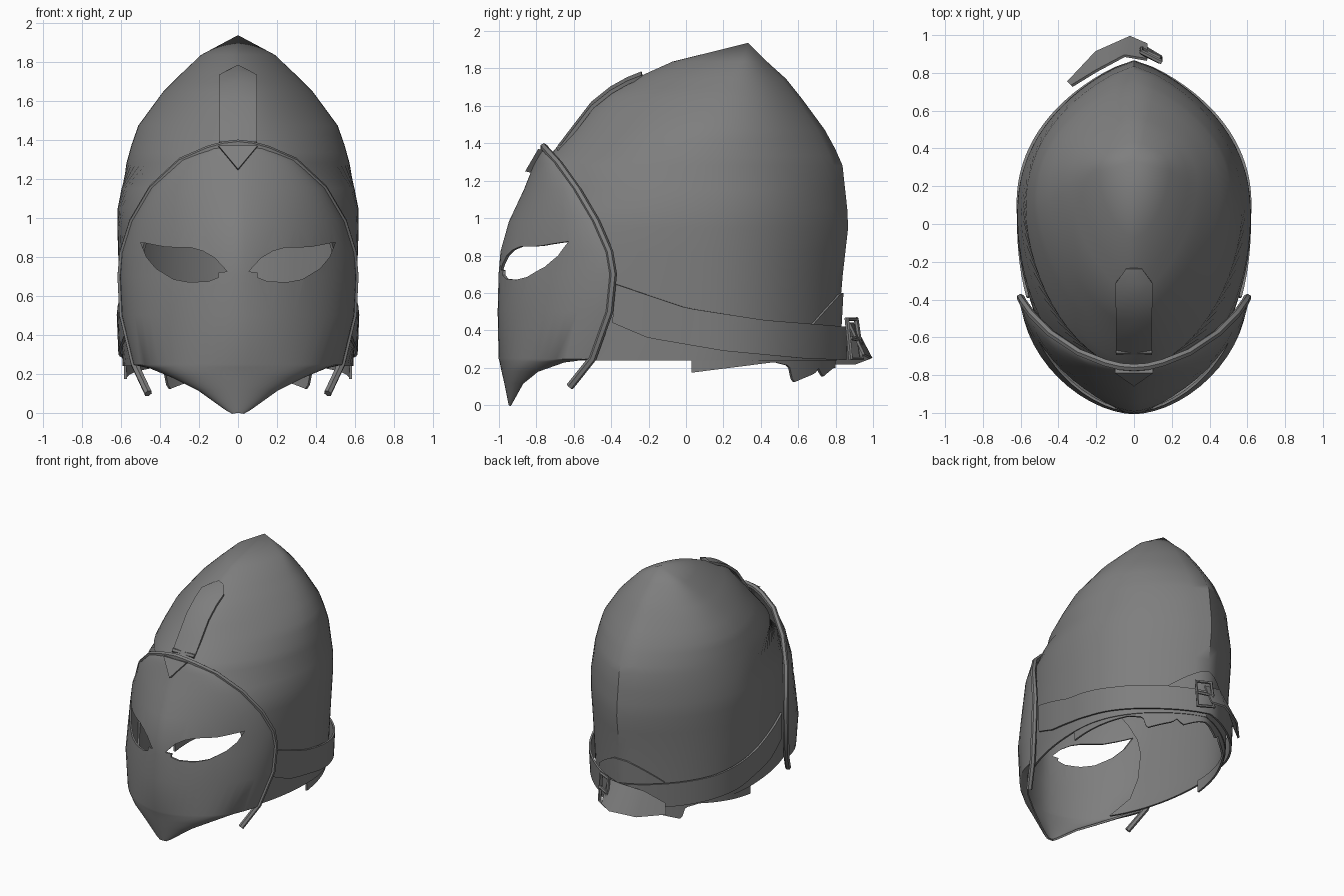
import bpy, bmesh
from math import sin, cos, acos, pi, copysign

cube = bpy.data.objects.get("Cube")
if cube:
    bpy.data.objects.remove(cube, do_unlink=True)

steel = bpy.data.materials.new("dark_grey")
steel.use_nodes = True
GREY = (0.21, 0.21, 0.21, 1)
steel.diffuse_color = GREY
bsdf = next(n for n in steel.node_tree.nodes if n.type == 'BSDF_PRINCIPLED')
bsdf.inputs["Base Color"].default_value = GREY


def look(table, v, k=1):
    """Linear interpolation of column k in a table keyed by column 0."""
    if v <= table[0][0]:
        return table[0][k]
    for a, b in zip(table, table[1:]):
        if v <= b[0]:
            return a[k] + (b[k] - a[k]) * (v - a[0]) / (b[0] - a[0])
    return table[-1][k]


def activate(ob):
    bpy.ops.object.select_all(action='DESELECT')
    ob.select_set(True)
    bpy.context.view_layer.objects.active = ob


def finish(bm, name):
    bmesh.ops.recalc_face_normals(bm, faces=bm.faces)
    me = bpy.data.meshes.new(name)
    bm.to_mesh(me)
    bm.free()
    ob = bpy.data.objects.new(name, me)
    bpy.context.collection.objects.link(ob)
    me.materials.append(steel)
    activate(ob)
    return ob


def sheet(name, rows, thick=0.014):
    """Thin curved plate from a grid of points."""
    bm = bmesh.new()
    grid = [[bm.verts.new(p) for p in r] for r in rows]
    for r, s in zip(grid, grid[1:]):
        for i in range(len(r) - 1):
            bm.faces.new((r[i], r[i + 1], s[i + 1], s[i]))
    bmesh.ops.remove_doubles(bm, verts=bm.verts, dist=0.0005)
    ob = finish(bm, name)
    mod = ob.modifiers.new("thickness", 'SOLIDIFY')
    mod.thickness, mod.offset = thick, 0
    bpy.ops.object.modifier_apply(modifier=mod.name)
    bpy.ops.object.shade_smooth_by_angle(angle=0.7)
    return ob


def prism(bm, pts, depth):
    """Closed polygon extruded along a vector."""
    face = bm.faces.new([bm.verts.new(p) for p in pts])
    ext = bmesh.ops.extrude_face_region(bm, geom=[face], use_keep_orig=True)
    vs = [g for g in ext["geom"] if isinstance(g, bmesh.types.BMVert)]
    bmesh.ops.translate(bm, verts=vs, vec=depth)


def rod(name, pts, radius, closed=False):
    cu = bpy.data.curves.new(name, 'CURVE')
    cu.dimensions = '3D'
    cu.bevel_depth, cu.bevel_resolution, cu.use_fill_caps = radius, 1, True
    sp = cu.splines.new('POLY')
    sp.points.add(len(pts) - 1)
    for p, co in zip(sp.points, pts):
        p.co = (*co, 1)
    sp.use_cyclic_u = closed
    ob = bpy.data.objects.new(name, cu)
    bpy.context.collection.objects.link(ob)
    cu.materials.append(steel)
    activate(ob)
    bpy.ops.object.convert(target='MESH')
    bpy.ops.object.shade_smooth_by_angle(angle=0.7)


# Visor levels: height, front, half width at rim, rim depth
VISOR = [(0, -.94, .025, -.935), (.02, -.945, .06, -.925), (.12, -.965, .2, -.87),
         (.185, -.98, .33, -.79), (.235, -.99, .45, -.65), (.25, -.995, .53, -.5),
         (.5, -1, .59, -.41), (.7, -.995, .6, -.39), (.82, -.985, .59, -.41),
         (.98, -.94, .54, -.48), (1.15, -.86, .44, -.58), (1.29, -.805, .29, -.68),
         (1.35, -.78, .15, -.735), (1.38, -.765, .02, -.76)]

# Skull levels: height, front, centre, back, half width
SKULL = [(.24, -.98, .03, .8, .585), (.6, -.98, .03, .82, .6),
         (.95, -.9, .03, .86, .612), (1.05, -.875, .04, .855, .61),
         (1.28, -.765, .07, .83, .565), (1.37, -.69, .09, .79, .54),
         (1.47, -.6, .12, .735, .505), (1.64, -.45, .19, .61, .38),
         (1.74, -.27, .23, .53, .28), (1.83, -.07, .28, .43, .185),
         (1.93, .33, .33, .33, 0)]

# How keeled the visor and the skull's front are, by height
VISOR_KEEL = [(.5, 1.14), (.85, 1.32), (1.1, 1.25)]
SKULL_KEEL = [(1.0, 1.0), (1.5, 1.22)]


def skull_point(z, t, off=0.0):
    """Section with a rounded front (t = 0) and a keeled back (t = pi)."""
    front, mid, back, w = (look(SKULL, z, k) for k in (1, 2, 3, 4))
    lap = abs(t - pi)
    if lap > pi / 2:
        e = look(SKULL_KEEL, z)
        x = (w + off) * abs(sin(t)) ** e
        y = mid + (front - mid - off) * max(0, cos(t)) ** e
    else:
        s = 1 - lap / (pi / 2)
        x, y = (w + off) * (1 - s ** 2.3) ** .8, mid + (back - mid + off) * s
    return (copysign(x, pi - t), y, z)


# Skull, open at the face and tucked under the visor rim
heights = [.24, .35, .5, .7, .82, .95, 1.05, 1.15, 1.28, 1.33, 1.37, 1.42,
           1.47, 1.55, 1.64, 1.69, 1.74, 1.83, 1.93]
rows = []
for z in heights:
    t0 = 0
    if z < 1.2:
        front, mid = look(SKULL, z, 1), look(SKULL, z, 2)
        t0 = acos(min(1, (mid - look(VISOR, z, 3) + .13) / (mid - front)))
    rows.append([skull_point(z, t0 + (2 * pi - 2 * t0) * i / 64) for i in range(65)])
sheet("skull", rows)

# Face visor
rows = []
for z, front, w, side in VISOR:
    row = []
    e = look(VISOR_KEEL, z)
    for i in range(-14, 15):
        t = pi / 2 * i / 14
        row.append((copysign(w * abs(sin(t)) ** e, t),
                    side + (front - side) * max(0, cos(t)) ** e, z))
    rows.append(row)
visor = sheet("visor", rows)

# Eye openings
eye = [(.055, .725), (.1, .72), (.1, .695), (.15, .675), (.25, .67), (.33, .685),
       (.42, .74), (.47, .8), (.5, .875), (.37, .85), (.24, .847), (.18, .83), (.12, .795)]
bm = bmesh.new()
for side in (1, -1):
    prism(bm, [(side * x, -1.2, z) for x, z in eye], (0, .75, 0))
cutter = finish(bm, "eye_cutter")
cutter.hide_render = True
activate(visor)
cut = visor.modifiers.new("eyes", 'BOOLEAN')
cut.operation, cut.object, cut.solver = 'DIFFERENCE', cutter, 'EXACT'
bpy.ops.object.modifier_apply(modifier=cut.name)
bpy.data.objects.remove(cutter, do_unlink=True)
bpy.ops.object.shade_smooth_by_angle(angle=0.7)

# Rim around the visor with two loose tails
half = [(.46, -.62, .1)] + [(w, y, z) for z, _, w, y in VISOR[5:-1]] + [(.07, -.755, 1.372)]
rod("visor_rim", half + [(0, -.76, 1.38)] + [(-x, y, z) for x, y, z in half[::-1]], .021)

# Pointed brow plate
bm = bmesh.new()
prism(bm, [(-.1, -.79, 1.37), (0, -.86, 1.25), (.1, -.79, 1.37)], (0, .04, -.01))
finish(bm, "brow_plate")

# Crest strip, bent over the skull, and its hinge
crest = [(-.68, 1.38, .095), (-.6, 1.485, .095), (-.5, 1.615, .095),
         (-.4, 1.695, .095), (-.31, 1.745, .095), (-.235, 1.775, .04)]
sheet("crest_strip", [[(x * w, y, z - .02 * abs(x)) for x in (-1, 0, 1)]
                      for y, z, w in crest], .02)
rod("crest_hinge", [(-.095, -.675, 1.375), (.095, -.675, 1.375)], .018)


def band(name, start, top, bottom, off, grow=0.0, n=64):
    """Strip wrapped on the skull, its edges given as height by depth."""
    rows = [[], []]
    for i in range(n + 1):
        t = start + (2 * pi - 2 * start) * i / n
        y = skull_point(.4, t)[1]
        o = off + grow * max(0, -cos(t))
        for row, edge in zip(rows, (bottom, top)):
            z = look(edge, y)
            x, py, _ = skull_point(z, t, o)
            row.append((x, py, z))
    sheet(name, rows)


# Strap, back gusset and ragged lining
band("strap", acos(.41), [(-.38, .65), (0, .52), (.4, .455), (.8, .42)],
     [(-.43, .46), (-.2, .36), (.2, .29), (.6, .25), (.85, .24)], .016, .034)
band("back_gusset", pi - .3, [(.66, .43), (.8, .6)], [(.6, .38)], .015, n=16)
band("ragged_lining", pi / 2, [(0, .27)],
     [(0, .17), (.48, .23), (.56, .21), (.58, .12), (.7, .17), (.72, .2),
      (.74, .15), (.8, .2)], -.008, n=120)

# Buckle, prong and loose strap end
rod("buckle", [(.04, .91, .46), (.14, .86, .46), (.14, .88, .25), (.04, .94, .25)], .014, True)
rod("buckle_prong", [(.03, .93, .35), (.14, .88, .36)], .012)
sheet("strap_end", [
    [(.07, .87, .44), (-.05, .89, .44), (-.2, .81, .39), (-.33, .73, .3)],
    [(.07, .95, .27), (-.02, .99, .25), (-.2, .91, .22), (-.35, .75, .22)]])
